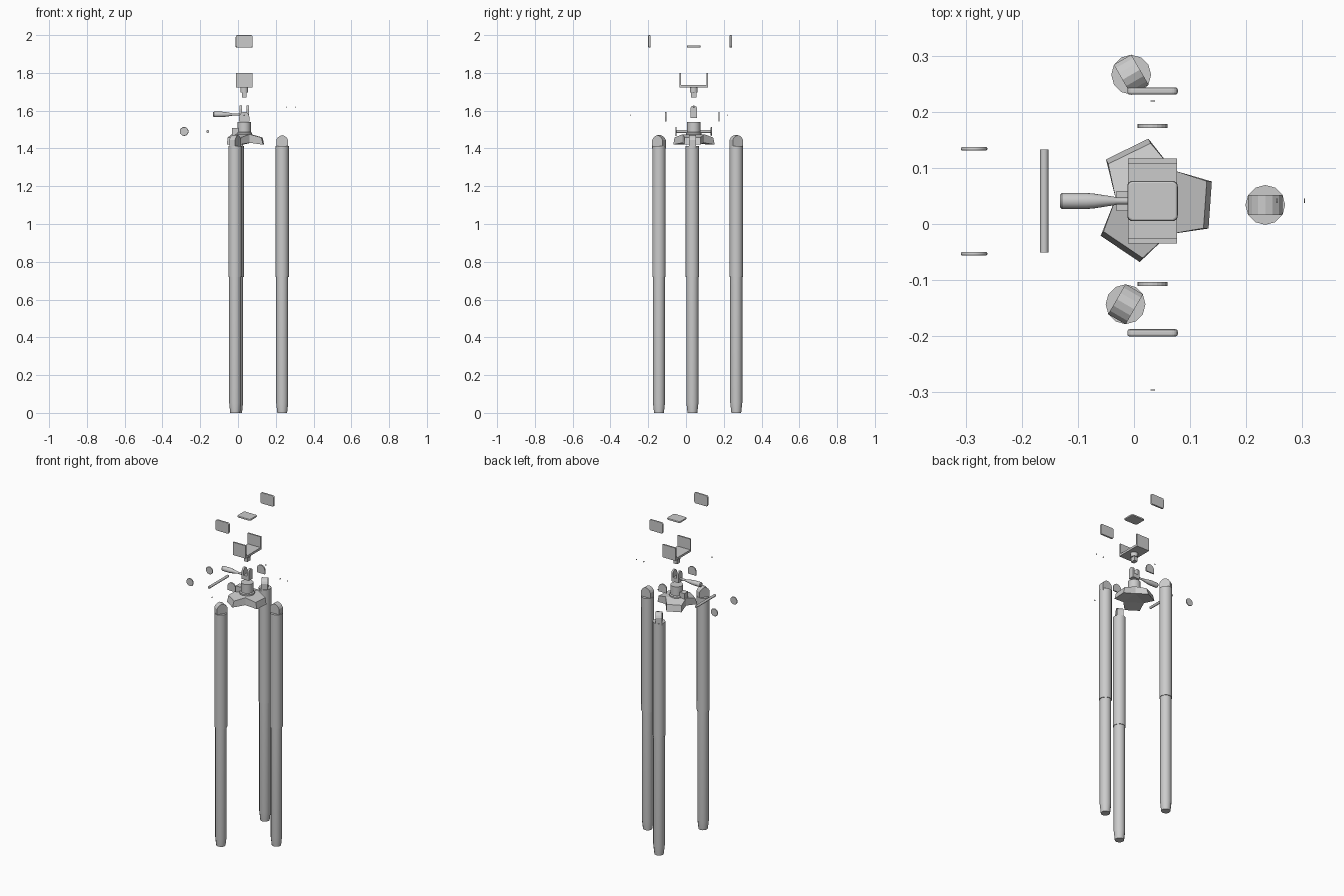
import bpy, bmesh
from math import pi, cos, sin, radians
from mathutils import Matrix, Vector

if "Cube" in bpy.data.objects:
    bpy.data.objects.remove(bpy.data.objects["Cube"])

CX, CY = 0.033, 0.041          # head axis


def make(name, verts, faces, smooth=False):
    me = bpy.data.meshes.new(name)
    me.from_pydata(verts, [], faces)
    bm = bmesh.new()
    bm.from_mesh(me)
    bmesh.ops.recalc_face_normals(bm, faces=bm.faces)
    bm.to_mesh(me)
    bm.free()
    ob = bpy.data.objects.new(name, me)
    bpy.context.collection.objects.link(ob)
    if smooth:
        bpy.ops.object.select_all(action='DESELECT')
        ob.select_set(True)
        bpy.context.view_layer.objects.active = ob
        bpy.ops.object.shade_smooth_by_angle(angle=radians(40))
    return ob


def lathe(name, prof, loc, axis='z', n=16, smooth=True):
    """Revolve (radius, height) pairs about an axis through loc."""
    rot = {'z': Matrix(), 'x': Matrix.Rotation(pi / 2, 4, 'Y'),
           'y': Matrix.Rotation(-pi / 2, 4, 'X')}[axis]
    m = Matrix.Translation(loc) @ rot
    verts = [m @ Vector((r * cos(2 * pi * i / n), r * sin(2 * pi * i / n), h))
             for r, h in prof for i in range(n)]
    faces = [(k * n + i, k * n + (i + 1) % n, (k + 1) * n + (i + 1) % n, (k + 1) * n + i)
             for k in range(len(prof) - 1) for i in range(n)]
    faces += [tuple(range(n)), tuple(range(len(verts) - n, len(verts)))]
    return make(name, verts, faces, smooth)


def prism(name, outline, depth, matrix):
    """Extrude a local xz outline symmetrically along y."""
    n = len(outline)
    verts = [matrix @ Vector((x, s * depth / 2, z)) for s in (-1, 1) for x, z in outline]
    faces = [(i, (i + 1) % n, n + (i + 1) % n, n + i) for i in range(n)]
    faces += [tuple(range(n)), tuple(range(n, 2 * n))]
    return make(name, verts, faces)


def box(name, x0, x1, y0, y1, z0, z1):
    return prism(name, [(x0, z0), (x1, z0), (x1, z1), (x0, z1)], y1 - y0,
                 Matrix.Translation((0, (y0 + y1) / 2, 0)))


def rounded(w, h, r, n=4):
    pts = []
    for k, (sx, sz) in enumerate([(1, 1), (-1, 1), (-1, -1), (1, -1)]):
        for i in range(n + 1):
            a = pi / 2 * (k + i / n)
            pts.append((sx * (w / 2 - r) + r * cos(a), sz * (h / 2 - r) + r * sin(a)))
    return pts


def pad(name, w, h, t, matrix):
    ob = prism(name, rounded(w, h, 0.01), t, matrix)
    b = ob.modifiers.new("edge", 'BEVEL')
    b.width, b.segments, b.limit_method, b.angle_limit = 0.004, 2, 'ANGLE', radians(50)


# Legs: stepped tube with foot, and a rounded hinge tongue on top
tongue = [(-.031, 1.40), (.031, 1.40), (.031, 1.445), (.024, 1.457), (.013, 1.466),
          (0, 1.47), (-.013, 1.466), (-.024, 1.457), (-.031, 1.445)]
for k, (x, y) in enumerate([(.234, .034), (-.005, .266), (-.015, -.143)]):
    lathe(f"leg_lower_{k}", [(.026, 0), (.032, .055), (.032, .73)], (x, y, 0), n=12)
    lathe(f"leg_upper_{k}", [(.0355, .72), (.0355, 1.412)], (x, y, 0), n=12)
    prism(f"leg_tongue_{k}", tongue, .036,
          Matrix.Translation((x, y, 0)) @ Matrix.Rotation(k * 2 * pi / 3, 4, 'Z'))

# Three-armed hub, arms sloping down and chamfered at the ends
top, bot = [], []
for k in range(3):
    a = radians(-4 + 120 * k)
    rot = Matrix.Translation((CX, CY, 0)) @ Matrix.Rotation(a, 4, 'Z')
    for s in (-1, 1):
        top.append(rot @ Vector((.094, s * .042, 1.458)))
        bot.append(rot @ Vector((.103, s * .042, 1.42)))
    j = (.066 * cos(pi / 3), .066 * sin(pi / 3))
    top.append(rot @ Vector((*j, 1.475)))
    bot.append(rot @ Vector((*j, 1.43)))
verts = top + bot + [Vector((CX, CY, 1.475)), Vector((CX, CY, 1.43))]
faces = []
for k in range(3):
    i, p = 3 * k, (3 * k - 1) % 9
    for o, c in ((0, 18), (9, 19)):
        faces += [(i + o, i + 1 + o, i + 2 + o, p + o), (p + o, i + 2 + o, c)]
for i in range(9):
    j = (i + 1) % 9
    faces.append((i, j, 9 + j, 9 + i))
make("hub", verts, faces)

# Pan base, side clamp and swivel housing
lathe("pan_base", [(.042, 1.465), (.042, 1.482), (.035, 1.486), (.035, 1.54)],
      (CX, CY, 0), n=20)
box("pan_clamp", -.031, .01, CY - .018, CY + .018, 1.468, 1.507)

# Fork with two rounded prongs
half = [(-.018, 1.56), (.018, 1.56)] + [
    (.018 * cos(pi * i / 8), 1.609 + .018 * sin(pi * i / 8)) for i in range(9)]
for s in (-1, 1):
    prism(f"fork_prong_{s}", half, .012, Matrix.Translation((CX + s * .018, CY, 0))
          @ Matrix.Rotation(pi / 2, 4, 'Z'))
box("fork_base", CX - .018, CX + .018, CY - .018, CY + .018, 1.56, 1.585)

# Pan handle
lathe("pan_handle", [(.011, -.132), (.0145, -.128), (.0145, -.085), (.013, -.07),
                     (.0075, -.035), (.006, -.03), (.006, .015)], (0, CY, 1.58), 'x')

# Tilt axle and its two end knobs, moved out to the left
lathe("axle_rod", [(.0075, -.092), (.0075, .092)], (-.16, CY, 1.49), 'y')
for y in (-.053, .134):
    lathe(f"axle_knob_{y}", [(.022, -.003), (.0235, -.001), (.0235, .001), (.022, .003)],
          (-.285, y, 1.49), 'y', 20)

# Round-topped side covers
cover = [(-.027, 1.543), (.027, 1.543)] + [
    (.027 * cos(pi * i / 10), 1.566 + .027 * sin(pi * i / 10)) for i in range(11)]
for y in (-.107, .175):
    prism(f"side_cover_{y}", cover, .007, Matrix.Translation((CX, y, 0)))

# Small screws
for y in (-.296, .219):
    lathe(f"cover_screw_{y}", [(.004, -.001), (.004, .001)], (CX, y, 1.575), 'y', 8)
for x in (.255, .304):
    lathe(f"fork_screw_{x}", [(.004, -.001), (.004, .001)], (x, CY, 1.618), 'x', 8)

# U-shaped cradle with stem
u = [(-.076, 1.722), (.076, 1.722), (.076, 1.8), (.067, 1.8), (.067, 1.735),
     (-.067, 1.735), (-.067, 1.8), (-.076, 1.8)]
prism("cradle", u, .087, Matrix.Translation((CX, CY, 0)) @ Matrix.Rotation(pi / 2, 4, 'Z'))
lathe("cradle_collar", [(.021, 1.697), (.021, 1.723)], (CX, CY, 0), n=16)
box("cradle_tongue", CX - .012, CX + .012, CY - .015, CY + .015, 1.67, 1.70)

# Grip pads: two upright, one flat
for y in (-.194, .237):
    pad(f"side_pad_{y}", .09, .066, .013, Matrix.Translation((CX, y, 1.967)))
pad("base_pad", .09, .072, .011,
    Matrix.Translation((CX, CY, 1.94)) @ Matrix.Rotation(pi / 2, 4, 'X'))
